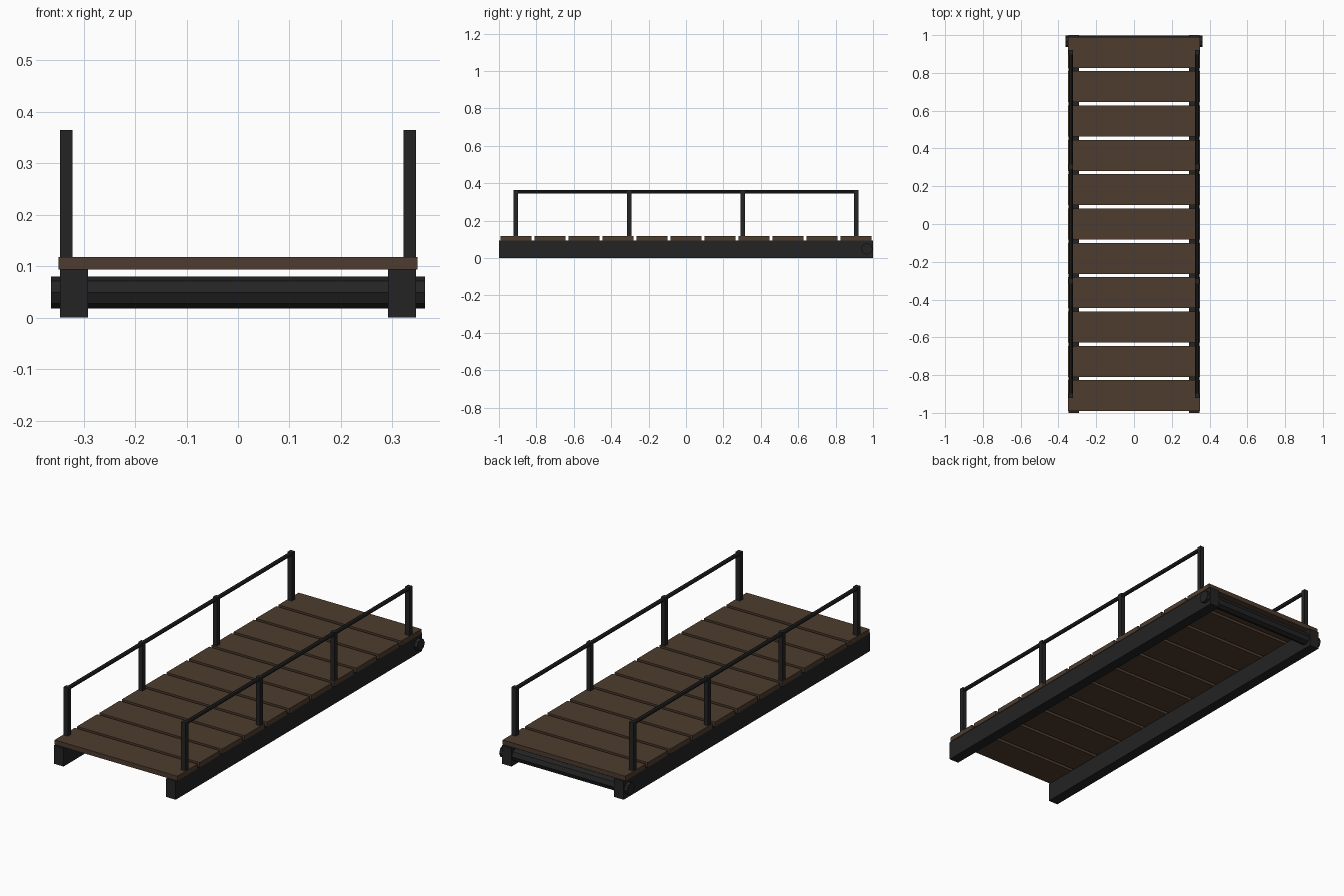
import bpy, math

if "Cube" in bpy.data.objects:
    bpy.data.objects.remove(bpy.data.objects["Cube"])

def material(name, rgb):
    m = bpy.data.materials.new(name)
    m.diffuse_color = (*rgb, 1)
    m.use_nodes = True
    m.node_tree.nodes["Principled BSDF"].inputs["Base Color"].default_value = m.diffuse_color
    return m

WOOD = material("dark brown wood", (0.075, 0.045, 0.027))
METAL = material("black metal", (0.017, 0.017, 0.018))

def box(name, lo, hi, mat):
    bpy.ops.mesh.primitive_cube_add(size=1, location=[(a + b) / 2 for a, b in zip(lo, hi)])
    o = bpy.context.object
    o.name = name
    o.scale = [b - a for a, b in zip(lo, hi)]
    bpy.ops.object.transform_apply(location=False, rotation=False, scale=True)
    o.data.materials.append(mat)
    return o

def rod(name, radius, length, loc, rot, mat):
    bpy.ops.mesh.primitive_cylinder_add(vertices=8, radius=radius, depth=length,
                                        location=loc, rotation=rot)
    o = bpy.context.object
    o.name = name
    o.data.materials.append(mat)
    return o

# deck planks
COUNT, PITCH = 11, 2 / 11
for i in range(COUNT):
    y = (i - (COUNT - 1) / 2) * PITCH
    box(f"plank_{i + 1}", (-0.349, y - 0.082, 0.094), (0.349, y + 0.082, 0.118), WOOD)

for side, s in (("left", -1), ("right", 1)):
    # side beam
    xa, xb = sorted((s * 0.292, s * 0.346))
    box(f"{side}_beam", (xa, -1, 0), (xb, 1, 0.095), METAL)
    # railing posts
    x = s * 0.334
    for i, y in enumerate((-0.91, -0.303, 0.303, 0.91)):
        box(f"{side}_post_{i + 1}", (x - 0.012, y - 0.012, 0.115),
            (x + 0.012, y + 0.012, 0.365), METAL)
    # handrail
    rod(f"{side}_handrail", 0.01, 1.83, (x, 0, 0.355), (math.pi / 2, 0, 0), METAL)

# hinge bar at the back end
rod("hinge_bar", 0.031, 0.727, (0, 0.967, 0.049), (0, math.pi / 2, 0), METAL)
